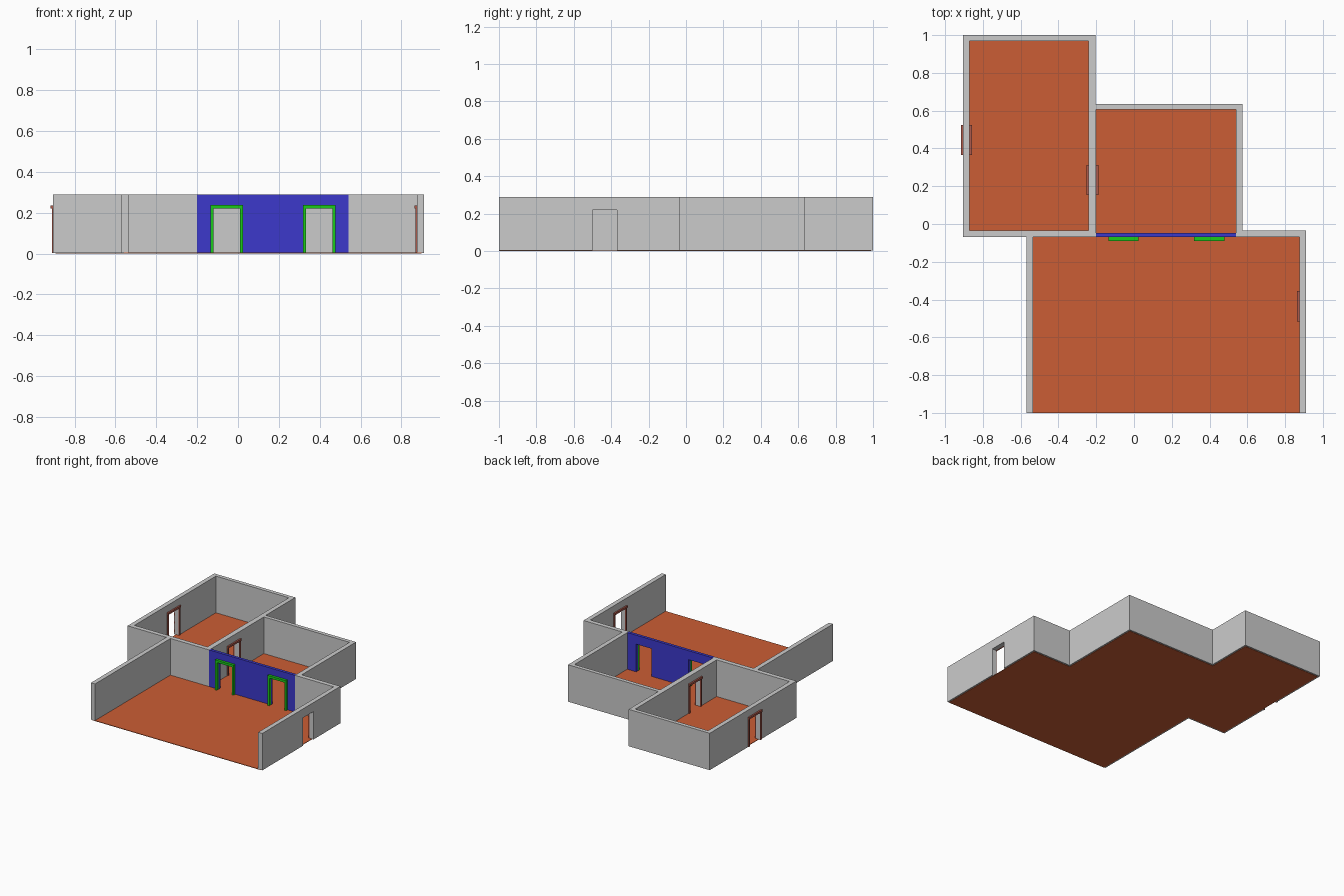
import bpy, bmesh

if "Cube" in bpy.data.objects:
    bpy.data.objects.remove(bpy.data.objects["Cube"])

H = 0.29        # wall height
DOOR_H = 0.22   # opening height
DOOR_W = 0.13   # opening width
TRIM = 0.015    # trim width
LIFT = 0.002    # walls overlap the thin floor slab


def material(name, rgb):
    m = bpy.data.materials.new(name)
    m.diffuse_color = (*rgb, 1)
    m.use_nodes = True
    m.node_tree.nodes["Principled BSDF"].inputs["Base Color"].default_value = m.diffuse_color
    return m


def prism(name, pts, z0, z1, mat=None):
    """Extrude a counter-clockwise plan outline from z0 to z1."""
    bm = bmesh.new()
    face = bm.faces.new([bm.verts.new((x, y, z0)) for x, y in pts])
    ext = bmesh.ops.extrude_face_region(bm, geom=[face], use_keep_orig=True)
    for v in ext["geom"]:
        if isinstance(v, bmesh.types.BMVert):
            v.co.z = z1
    bmesh.ops.recalc_face_normals(bm, faces=bm.faces)
    me = bpy.data.meshes.new(name)
    bm.to_mesh(me)
    bm.free()
    ob = bpy.data.objects.new(name, me)
    bpy.context.collection.objects.link(ob)
    if mat:
        me.materials.append(mat)
    return ob


def rect(x0, x1, y0, y1):
    return [(x0, y0), (x1, y0), (x1, y1), (x0, y1)]


def cut(ob, rects):
    """Subtract (x0, x1, y0, y1, top) blocks and bake the result."""
    cutters = []
    for *r, top in rects:
        c = prism("cutter", rect(*r), -0.1, top)
        c.hide_render = True
        mod = ob.modifiers.new("cut", 'BOOLEAN')
        mod.operation, mod.solver, mod.object = 'DIFFERENCE', 'EXACT', c
        cutters.append(c)
    dg = bpy.context.evaluated_depsgraph_get()
    dg.update()
    ob_mesh = bpy.data.meshes.new_from_object(ob.evaluated_get(dg))
    ob.modifiers.clear()
    ob.data = ob_mesh
    for c in cutters:
        bpy.data.objects.remove(c)


def trim_x(name, face, side, y, mat):
    """Door trim on a wall face of constant x; side is the outward sign."""
    def part(label, depth, y0, y1, z0, z1):
        xs = sorted((face - side * 0.002, face + side * depth))
        prism(name + label, rect(*xs, y0, y1), z0, z1, mat)
    w = DOOR_W / 2
    for label, s in (("_jamb_front", -1), ("_jamb_back", 1)):
        part(label, 0.006, *sorted((y + s * w, y + s * (w + TRIM))), LIFT, DOOR_H)
    part("_header", 0.012, y - w - TRIM, y + w + TRIM, DOOR_H, DOOR_H + TRIM)


def plan(e):
    """Outer outline of the building, inset by e except at the open front."""
    return [(-0.57 + e, -1), (0.91 - e, -1), (0.91 - e, -0.035 - e),
            (0.575 - e, -0.035 - e), (0.575 - e, 0.635 - e),
            (-0.205 - e, 0.635 - e), (-0.205 - e, 1 - e), (-0.905 + e, 1 - e),
            (-0.905 + e, -0.07 + e), (-0.57 + e, -0.07 + e)]


orange = material("floor_orange", (0.60, 0.11, 0.035))
blue = material("wall_blue", (0.045, 0.04, 0.60))
green = material("frame_green", (0.01, 0.60, 0.01))
brown = material("trim_brown", (0.42, 0.10, 0.07))

# Floor slab
prism("floor", plan(0.012), 0, 0.004, orange)

# Outer and dividing walls: hollow out the three rooms, then the side doors
left_y, mid_y, right_y = 0.445, 0.233, -0.435
walls = prism("walls", plan(0), LIFT, H)
w = DOOR_W / 2
cut(walls, [
    (-0.87, -0.24, -0.035, 0.97, 1),
    (-0.20, 0.54, -0.1, 0.605, 1),
    (-0.535, 0.875, -1.2, -0.07, 1),
    (-1.0, -0.8, left_y - w, left_y + w, DOOR_H),
    (-0.3, -0.1, mid_y - w, mid_y + w, DOOR_H),
    (0.8, 1.0, right_y - w, right_y + w, DOOR_H),
])

# Side door trims
trim_x("left_door_outer", -0.905, -1, left_y, brown)
trim_x("left_door_inner", -0.87, 1, left_y, brown)
trim_x("middle_door_left", -0.24, -1, mid_y, brown)
trim_x("middle_door_right", -0.20, 1, mid_y, brown)
trim_x("right_door_inner", 0.875, -1, right_y, brown)

# Blue feature wall with two doorways
doors = (-0.055, 0.398)
feature = prism("feature_wall", rect(-0.20, 0.54, -0.07, -0.047), LIFT, H, blue)
cut(feature, [(x - w, x + w, -0.2, 0.1, DOOR_H) for x in doors])

# Green door frames standing proud of the feature wall
for label, x in zip(("left", "right"), doors):
    frame = prism(f"{label}_green_frame",
                  rect(x - w - TRIM, x + w + TRIM, -0.09, -0.069),
                  LIFT, DOOR_H + 0.018, green)
    cut(frame, [(x - w, x + w, -0.2, 0.1, DOOR_H)])
